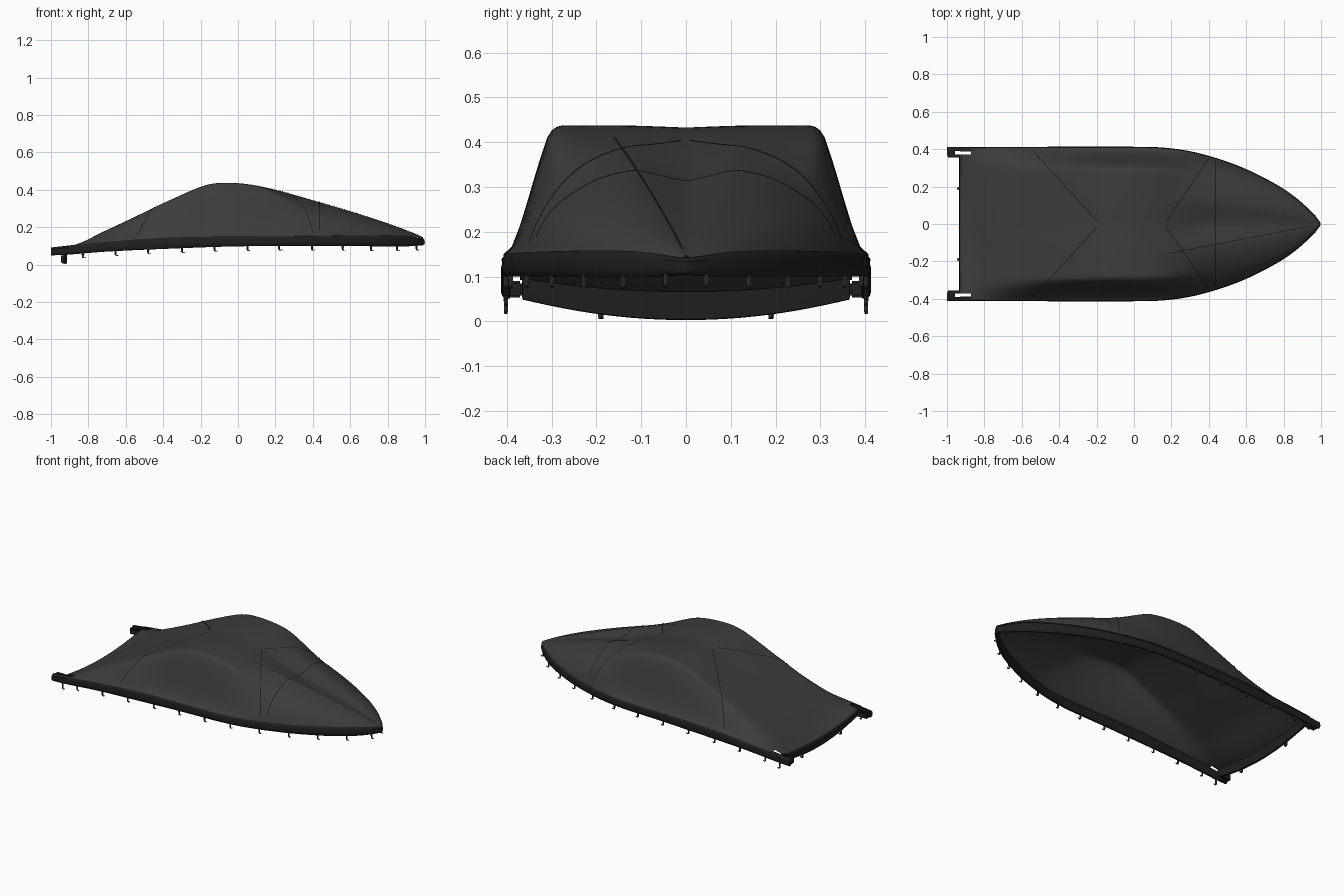
import bpy, bmesh, math
from mathutils import Vector

if "Cube" in bpy.data.objects:
    bpy.data.objects.remove(bpy.data.objects["Cube"])


def material(name, v):
    m = bpy.data.materials.new(name)
    m.diffuse_color = (v, v, v, 1)
    m.use_nodes = True
    m.node_tree.nodes["Principled BSDF"].inputs["Base Color"].default_value = m.diffuse_color
    return m


FABRIC = material("charcoal fabric", 0.045)
HEM = material("black hem", 0.014)
CLIP = material("dark grey clip", 0.04)


def table(pts):
    """Smooth curve through a few (x, value) points."""
    n = len(pts)
    slope = []
    for i in range(n):
        a, b = pts[max(i - 1, 0)], pts[min(i + 1, n - 1)]
        slope.append((b[1] - a[1]) / (b[0] - a[0]))

    def f(x):
        x = min(max(x, pts[0][0]), pts[-1][0])
        i = 0
        while i < n - 2 and x > pts[i + 1][0]:
            i += 1
        (x0, y0), (x1, y1) = pts[i], pts[i + 1]
        h = x1 - x0
        t = (x - x0) / h
        return ((2*t**3 - 3*t**2 + 1) * y0 + (t**3 - 2*t**2 + t) * h * slope[i]
                + (3*t**2 - 2*t**3) * y1 + (t**3 - t**2) * h * slope[i + 1])
    return f


def ease(a, b, x):
    t = min(max((x - a) / (b - a), 0), 1)
    return t * t * (3 - 2 * t)


# Plan half width, rim heights and crest height along the length
half_width = table([(-1, .407), (-.5, .407), (0, .407), (.15, .403), (.3, .383), (.45, .343),
                    (.6, .287), (.75, .211), (.83, .16), (.9, .104), (.96, .045), (.992, .004)])
rim_top = table([(-1, .09), (-.93, .098), (-.7, .122), (-.4, .143), (-.1, .15),
                 (.3, .152), (.7, .157), (.9, .155), (1, .14)])
rim_low = table([(-1, .05), (-.93, .052), (-.7, .07), (-.4, .084), (0, .098),
                 (.5, .1), (.9, .098), (1, .104)])
crest = table([(-.93, .1), (-.8, .142), (-.6, .232), (-.4, .328), (-.22, .408), (-.14, .432),
               (-.05, .437), (.05, .43), (.16, .41), (.3, .373), (.6, .285), (.8, .22),
               (.93, .172), (1, .142)])

# Cross-section shapes from the centre line to the rim
stern_section = table([(0, 1), (.4, 1), (.75, .98), (.85, .8), (.95, .3), (1, 0)])
hump_section = table([(0, .985), (.3, 1), (.6, 1), (.71, .99), (.76, .91), (.8, .74), (.94, .1), (1, 0)])
bow_section = table([(0, .87), (.15, .93), (.31, 1), (.43, .97), (.57, .89), (.71, .74),
                     (.83, .57), (.91, .38), (.97, .15), (1, 0)])


def height(x, u):
    u = min(abs(u), 1)
    a, b = ease(-.85, -.2, x), ease(.1, .44, x)
    s = (1 - a) * stern_section(u) + (a - b) * hump_section(u) + b * bow_section(u)
    low = rim_top(x)
    sag = .038 * (1 - u * u) * (1 - ease(-.93, -.72, x))
    return low + (crest(x) - low) * s - sag


def finish(name, bm, mat, angle=40, recalc=True):
    if recalc:
        bmesh.ops.recalc_face_normals(bm, faces=bm.faces)
    me = bpy.data.meshes.new(name)
    bm.to_mesh(me)
    bm.free()
    ob = bpy.data.objects.new(name, me)
    bpy.context.collection.objects.link(ob)
    me.materials.append(mat)
    bpy.ops.object.select_all(action='DESELECT')
    ob.select_set(True)
    bpy.context.view_layer.objects.active = ob
    bpy.ops.object.shade_smooth_by_angle(angle=math.radians(angle))
    return ob


def grid(bm, rows, wrap=False, skip=None):
    vs = [[bm.verts.new(p) for p in r] for r in rows]
    n = len(rows[0])
    for i in range(len(rows) - 1):
        for j in range(n if wrap else n - 1):
            k = (j + 1) % n
            if not (skip and skip(i, j)):
                bm.faces.new((vs[i][j], vs[i + 1][j], vs[i + 1][k], vs[i][k]))
    return vs


# Draped cover: one sheet, with slots cut in the two stern corners
xs = [-.93, -.9, -.872] + [-.84 + .03 * i for i in range(60)] + [.95, .965, .98, .99]
xs = [x for i, x in enumerate(xs) if i == 0 or x > xs[i - 1]]
half = [0, .05, .1, .15, .2, .25, .31, .37, .43, .5, .57, .64, .68, .71, .735, .76, .8,
        .83, .87, .91, .955, .98, 1]
us = [-u for u in half[:0:-1]] + half


def is_slot(i, j):
    return i < 2 and .9 < abs(us[j] + us[j + 1]) / 2 < .956


bm = bmesh.new()
grid(bm, [[(x, u * half_width(x), height(x, u)) for u in us] for x in xs], skip=is_slot)
finish("cover", bm, FABRIC, 60, recalc=False)

# Rolled hem profile: (outward offset, fraction of hem height)
PROFILE = [(-.018, 1.04), (-.005, 1.0), (.004, .8), (.003, .62), (.006, .4), (.003, .15),
           (-.004, 0), (-.014, .03), (-.016, .5)]


def sweep_hem(name, path):
    """path holds (x, y, top, bottom); outward is to the right of travel."""
    rows = []
    for i, (x, y, top, low) in enumerate(path):
        a, b = path[max(i - 1, 0)], path[min(i + 1, len(path) - 1)]
        out = Vector((b[1] - a[1], a[0] - b[0], 0)).normalized()
        rows.append([(x + out.x * o, y + out.y * o, low + (top - low) * f) for o, f in PROFILE])
    bm = bmesh.new()
    vs = grid(bm, rows, wrap=True)
    bm.faces.new(vs[0])
    bm.faces.new(vs[-1])
    finish(name, bm, HEM, 50)


# Side hem runs from one stern corner round the bow to the other
hx = [-1 + .04 * i for i in range(46)] + [.83, .86, .89, .92, .945, .965, .98, .988]
side = [(x, -half_width(x), rim_top(x), rim_low(x)) for x in hx]
sweep_hem("side_hem", side + [(.993, 0, rim_top(.99), rim_low(.99))]
          + [(x, -y, t, b) for x, y, t, b in reversed(side)])

# Stern hem hangs in a shallow curve
stern = []
for i in range(25):
    y = .365 - .73 * i / 24
    z = height(-.93, y / .407)
    stern.append((-.93, y, z + .002, z - .043 - .016 * (1 - (y / .365) ** 2)))
sweep_hem("stern_hem", stern)


# Corner tabs at the stern, each framing a slot
def box(bm, lo, hi):
    v = bmesh.ops.create_cube(bm, size=1)["verts"]
    for p in v:
        p.co = Vector([lo[k] + (p.co[k] + .5) * (hi[k] - lo[k]) for k in range(3)])


for s, label in ((-1, "right"), (1, "left")):
    bm = bmesh.new()
    for (x0, x1, y0, y1) in ((-1, -.925, .355, .371), (-1, -.957, .365, .4)):
        ys = sorted((s * y0, s * y1))
        box(bm, (x0, ys[0], .053), (x1, ys[1], .09))
    bmesh.ops.bevel(bm, geom=bm.edges[:], offset=.005, segments=2, affect='EDGES')
    finish("corner_tab_" + label, bm, HEM)


# Seams: thin ribbons lying on the cover
def seam(name, a, b, width=.005, steps=36):
    a, b = Vector(a), Vector(b)
    d = (b - a).normalized()
    n = Vector((-d.y, d.x)) * width / 2
    rows = []
    for i in range(steps + 1):
        p = a.lerp(b, i / steps)
        row = []
        for q in (p + n, p - n):
            u = q.y / max(half_width(q.x), .004)
            row.append((q.x, q.y, height(q.x, u) + .003))
        rows.append(row)
    bm = bmesh.new()
    grid(bm, rows)
    finish(name, bm, HEM, 60)


for s, label in ((-1, "right"), (1, "left")):
    seam("rear_seam_" + label, (-.54, .39 * s), (-.2, .02 * s))
    seam("front_seam_" + label, (.17, .01 * s), (.4, .35 * s))
seam("ridge_seam", (.17, -.16), (.96, -.008))
seam("cross_seam", (.435, -.335), (.435, .335))


# Tie-down clips: a short strap ending in a small hook
def clip(bm, x, y, top, low, r=.005):
    path = [(0, top), (0, low + .014), (.003, low + .006), (.009, low + r), (.014, low + .01)]
    rows = []
    for i, (dx, z) in enumerate(path):
        w = r * (1.2 - .16 * i)
        rows.append([(x + dx + w * math.cos(k * math.pi / 3), y + w * math.sin(k * math.pi / 3), z)
                     for k in range(6)])
    vs = grid(bm, rows, wrap=True)
    bm.faces.new(vs[0])
    bm.faces.new(vs[-1])


bm = bmesh.new()
for x in (-.93, -.83, -.655, -.48, -.3, -.125, .05, .22, .395, .56, .71, .85, .955):
    drop = .04 if x == -.93 else .03
    for s in (-1, 1):
        clip(bm, x, s * (half_width(x) - .005), rim_low(x) + .015, rim_low(x) - drop)
for s in (-1, 1):
    clip(bm, -.938, s * .19, .05, 0, r=.007)
finish("tie_down_clips", bm, CLIP)
